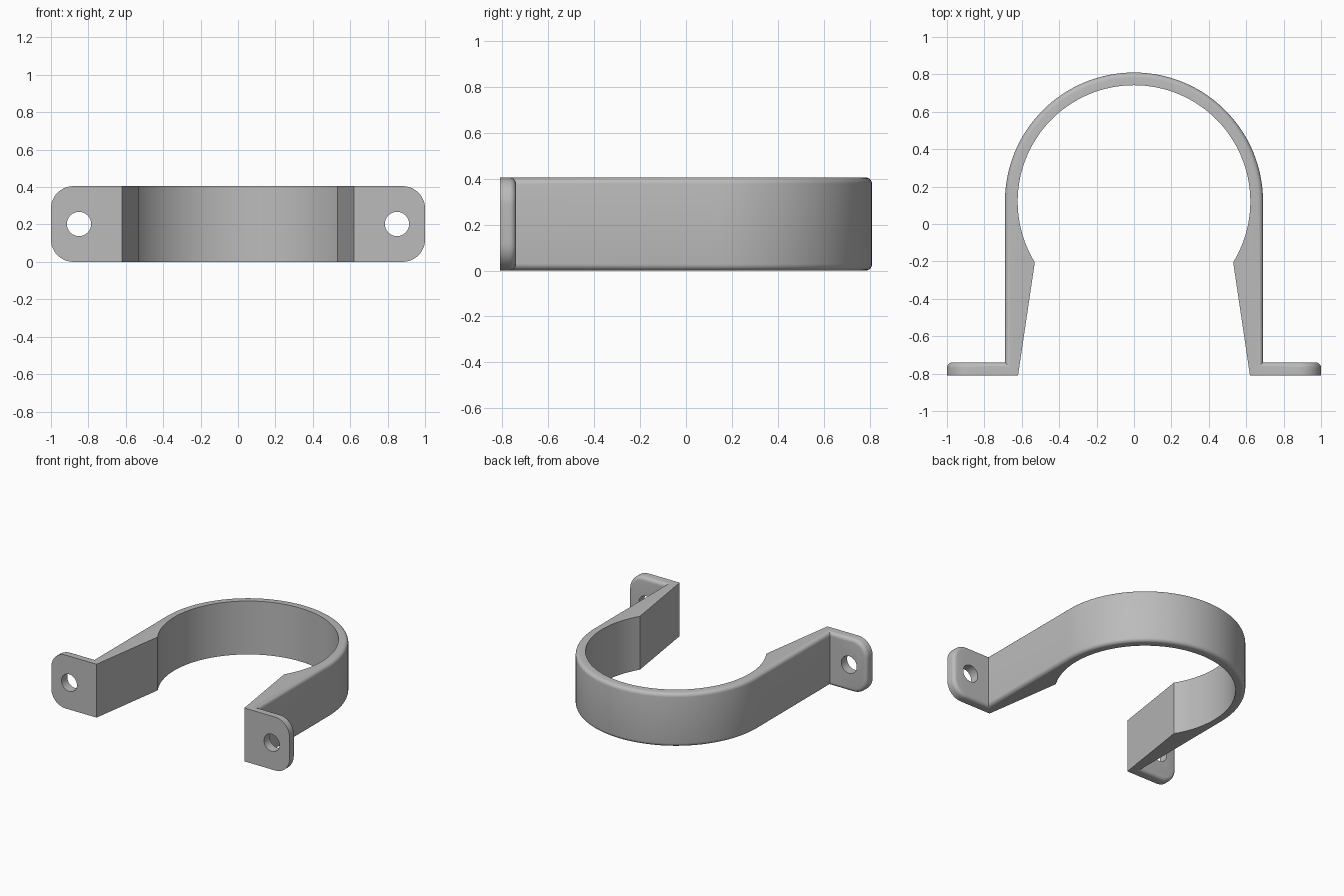
import bpy, bmesh
from math import sin, cos, radians, pi
from mathutils import Vector

cube = bpy.data.objects.get("Cube")
if cube:
    bpy.data.objects.remove(cube, do_unlink=True)

HEIGHT, MID = 0.405, 0.2025
R_OUT, R_IN, ARC_Y = 0.69, 0.622, 0.12
FRONT, TAB_BACK = -0.81, -0.74
FILLET = 0.028

grey = bpy.data.materials.new("light grey")
grey.use_nodes = True
colour = (0.5, 0.5, 0.5, 1)
grey.diffuse_color = colour
grey.node_tree.nodes["Principled BSDF"].inputs["Base Color"].default_value = colour


def arc(cx, cy, r, start, end, steps):
    angles = [radians(start + (end - start) * i / steps) for i in range(steps + 1)]
    return [(cx + r * cos(a), cy + r * sin(a)) for a in angles]


def prism(name, points, push, round_edge=None):
    """Extrude a closed outline by push; round the edges picked by a rule."""
    bm = bmesh.new()
    face = bm.faces.new([bm.verts.new(p) for p in points])
    extruded = bmesh.ops.extrude_face_region(bm, geom=[face])["geom"]
    bmesh.ops.translate(bm, vec=push, verts=[v for v in extruded if isinstance(v, bmesh.types.BMVert)])
    bmesh.ops.recalc_face_normals(bm, faces=bm.faces[:])
    if round_edge:
        edges = [e for e in bm.edges if round_edge(*[v.co for v in e.verts])]
        bmesh.ops.bevel(bm, geom=edges, offset=FILLET, segments=5, profile=0.5,
                        affect='EDGES', clamp_overlap=False)
    mesh = bpy.data.meshes.new(name)
    bm.to_mesh(mesh)
    bm.free()
    mesh.materials.append(grey)
    obj = bpy.data.objects.new(name, mesh)
    bpy.context.collection.objects.link(obj)
    return obj


def apply(obj, kind, **settings):
    bpy.context.view_layer.objects.active = obj
    mod = obj.modifiers.new(kind.lower(), kind)
    for key, value in settings.items():
        setattr(mod, key, value)
    bpy.ops.object.modifier_apply(modifier=mod.name)


def combine(obj, other, operation):
    apply(obj, 'BOOLEAN', object=other, operation=operation, solver='EXACT')
    bpy.data.objects.remove(other, do_unlink=True)


# Band: round outer wall, round bore that ends at tapered inner legs
outline = [(R_OUT, FRONT)] + arc(0, ARC_Y, R_OUT, 0, 180, 64) + [(-R_OUT, FRONT), (-0.62, FRONT)]
outline += arc(0, ARC_Y, R_IN, 180 + 31.5, -31.5, 84) + [(0.62, FRONT)]


def outer_rim(a, b):
    on_wall = all(abs(p.x) > R_OUT - 0.001 if p.y < ARC_Y
                  else Vector((p.x, p.y - ARC_Y)).length > R_OUT - 0.01 for p in (a, b))
    return on_wall and abs(a.z - b.z) < 0.001 and (a.xy - b.xy).length > 0.001


band = prism("clamp_band", [(x, y, 0) for x, y in outline], (0, 0, HEIGHT), outer_rim)

# Mounting tabs: rounded outer corners and a softened back edge
CORNER = 0.12
tab_outline = [(0.65, 0)] + arc(1 - CORNER, CORNER, CORNER, -90, 0, 12)
tab_outline += arc(1 - CORNER, HEIGHT - CORNER, CORNER, 0, 90, 12) + [(0.65, HEIGHT)]


def back_rim(a, b):
    return min(a.y, b.y) > TAB_BACK - 0.001 and max(a.x, b.x) > 0.66


tabs = prism("mounting_tabs", [(x, FRONT, z) for x, z in tab_outline],
             (0, TAB_BACK - FRONT, 0), back_rim)
apply(tabs, 'MIRROR')

# Screw holes
holes = prism("screw_holes", [(x, FRONT - 0.1, z) for x, z in arc(0.85, MID, 0.065, 0, 348.75, 31)],
              (0, 0.3, 0))
holes.hide_render = True
apply(holes, 'MIRROR')
combine(tabs, holes, 'DIFFERENCE')
combine(band, tabs, 'UNION')

# Smooth curves with crisp corners
bpy.ops.object.select_all(action='DESELECT')
band.select_set(True)
bpy.context.view_layer.objects.active = band
bpy.ops.object.shade_smooth_by_angle(angle=radians(30))
